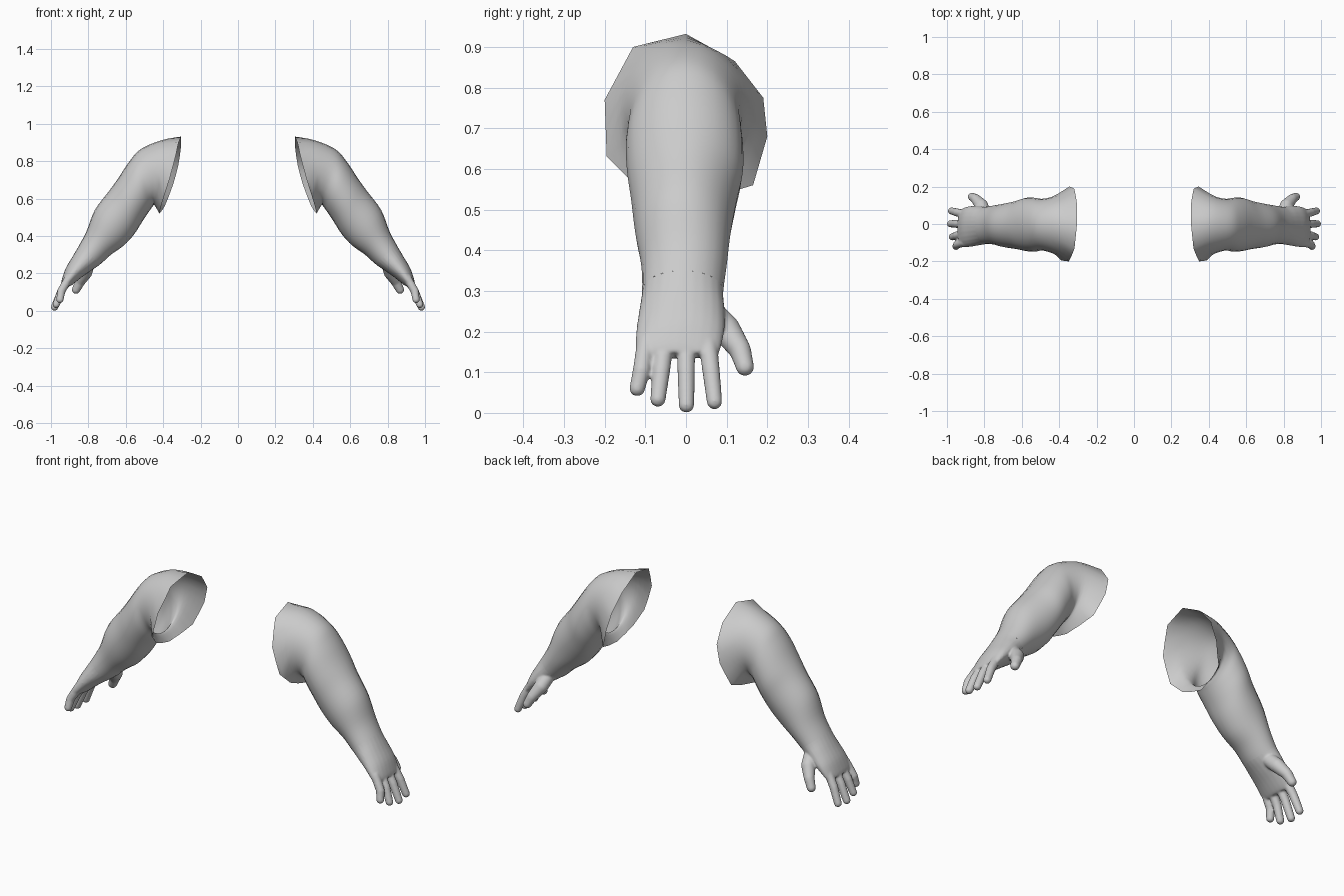
import bpy, bmesh, math
from mathutils import Vector

if "Cube" in bpy.data.objects:
    bpy.data.objects.remove(bpy.data.objects["Cube"])

COLS = 24
skin = bpy.data.materials.new("light_grey")
skin.diffuse_color = (0.6, 0.6, 0.6, 1)
skin.use_nodes = True
skin.node_tree.nodes["Principled BSDF"].inputs["Base Color"].default_value = skin.diffuse_color

# Shoulder opening outline (y, z), clockwise from the top
RIM = [(0.0, .932), (.12, .865), (.19, .775), (.2, .68), (.165, .56), (.09, .537),
       (0, .52), (-.07, .54), (-.13, .565), (-.195, .63), (-.2, .77), (-.13, .9)]

# Arm cross-sections: outer x, z, inner x, z, front y, back y
RINGS = [(.41, .912, .447, .565, -.16, .15),
         (.52, .865, .457, .557, -.142, .135),
         (.58, .80, .48, .525, -.148, .14),
         (.64, .71, .51, .48, -.145, .14),
         (.69, .64, .555, .41, -.135, .125),
         (.765, .54, .61, .35, -.125, .11),
         (.81, .425, .68, .30, -.11, .10),
         (.85, .35, .735, .25, -.108, .092),
         (.885, .29, .785, .215, -.115, .095),
         (.92, .23, .835, .18, -.122, .095),
         (.94, .175, .885, .14, -.125, .085),
         (.945, .15, .90, .132, -.115, .078)]
WRIST = 7


def rim_loop():
    pts = []
    for i, (y, z) in enumerate(RIM):
        y2, z2 = RIM[(i + 1) % len(RIM)]
        for yy, zz in ((y, z), ((y + y2) / 2, (z + z2) / 2)):
            t = (.93 - zz) / .41
            pts.append(Vector((.305 + .05 * t + .065 * t * t - .07 * yy, yy, zz)))
    return pts


def ring_loop(r):
    xo, zo, xi, zi, y0, y1 = r
    c = Vector(((xo + xi) / 2, (y0 + y1) / 2, (zo + zi) / 2))
    out = Vector((xo, c.y, zo)) - c
    side = Vector((0, (y1 - y0) / 2, 0))
    return [c + out * math.cos(a) + side * math.sin(a)
            for a in (2 * math.pi * i / COLS for i in range(COLS))]


def smooth_loops(loops, steps=4):
    """Smooth in-between sections along the limb."""
    res = []
    for k in range(len(loops) - 1):
        quad = [loops[max(0, min(len(loops) - 1, k + d))] for d in (-1, 0, 1, 2)]
        for s in range(steps):
            t = s / steps
            res.append([.5 * (2 * b + (c - a) * t + (2 * a - 5 * b + 4 * c - d) * t * t
                              + (3 * b - a - 3 * c + d) * t ** 3)
                        for a, b, c, d in zip(*quad)])
    return res + [loops[-1]]


def loft(bm, loops, capped):
    rows = [[bm.verts.new(p) for p in l] for l in loops]
    for a, b in zip(rows, rows[1:]):
        for i in range(COLS):
            j = (i + 1) % COLS
            bm.faces.new((a[i], a[j], b[j], b[i]))
    if capped:
        bm.faces.new(rows[0])
        bm.faces.new(rows[-1])
    bmesh.ops.recalc_face_normals(bm, faces=bm.faces)


def digit(bm, path, radii, n=10):
    """Row of overlapping balls along a bent finger path."""
    for k in range(len(path) - 1):
        a, b = Vector(path[k]), Vector(path[k + 1])
        for s in range(n + 1):
            t = s / n
            ball = bmesh.ops.create_icosphere(bm, subdivisions=3,
                                              radius=radii[k] + (radii[k + 1] - radii[k]) * t)
            bmesh.ops.translate(bm, verts=ball["verts"], vec=a.lerp(b, t))


def add_object(name, bm):
    me = bpy.data.meshes.new(name)
    bm.to_mesh(me)
    bm.free()
    ob = bpy.data.objects.new(name, me)
    bpy.context.collection.objects.link(ob)
    return ob


def finish(ob):
    """Material, smooth shading and the opposite side."""
    ob.data.materials.clear()
    ob.data.materials.append(skin)
    for p in ob.data.polygons:
        p.use_smooth = True
        p.material_index = 0
    ob.modifiers.new("mirror", 'MIRROR').use_mirror_merge = False


sections = smooth_loops([rim_loop()] + [ring_loop(r) for r in RINGS])
cut = (WRIST + 1) * 4

# Open sleeve from shoulder to wrist
bm = bmesh.new()
loft(bm, sections[:cut + 1], False)
finish(add_object("arms", bm))

# Palm, fingers and thumb, fused into one skin
bm = bmesh.new()
loft(bm, sections[cut - 4:], True)
FINGERS = [(-.098, -.120, .952, .060), (-.052, -.069, .972, .034),
           (0, .001, .981, .0195), (.053, .070, .976, .028)]
for y0, y1, x1, z1 in FINGERS:
    digit(bm, [(.905, y0, .175), (.945, (y0 + y1) / 2, .105), (x1, y1, z1)],
          [.023, .022, .0195])
digit(bm, [(.80, .05, .255), (.815, .098, .205), (.845, .133, .155), (.866, .145, .113)],
      [.035, .036, .027, .0225])
hand = add_object("hands", bm)
rem = hand.modifiers.new("fuse", 'REMESH')
rem.mode = 'VOXEL'
rem.voxel_size = .005
sm = hand.modifiers.new("soften", 'SMOOTH')
sm.factor, sm.iterations = .5, 6
fused = bpy.data.meshes.new_from_object(
    hand.evaluated_get(bpy.context.evaluated_depsgraph_get()))
hand.modifiers.clear()

# Trim the hand at the wrist section
bm = bmesh.new()
bm.from_mesh(fused)
w = sections[cut]
centre = sum(w, Vector()) / COLS
normal = (w[0] - centre).cross(w[COLS // 4] - centre).normalized()
if normal.z > 0:
    normal = -normal
bmesh.ops.bisect_plane(bm, geom=bm.verts[:] + bm.edges[:] + bm.faces[:], plane_co=centre,
                       plane_no=normal, clear_inner=True)
bm.to_mesh(hand.data)
bm.free()
finish(hand)
